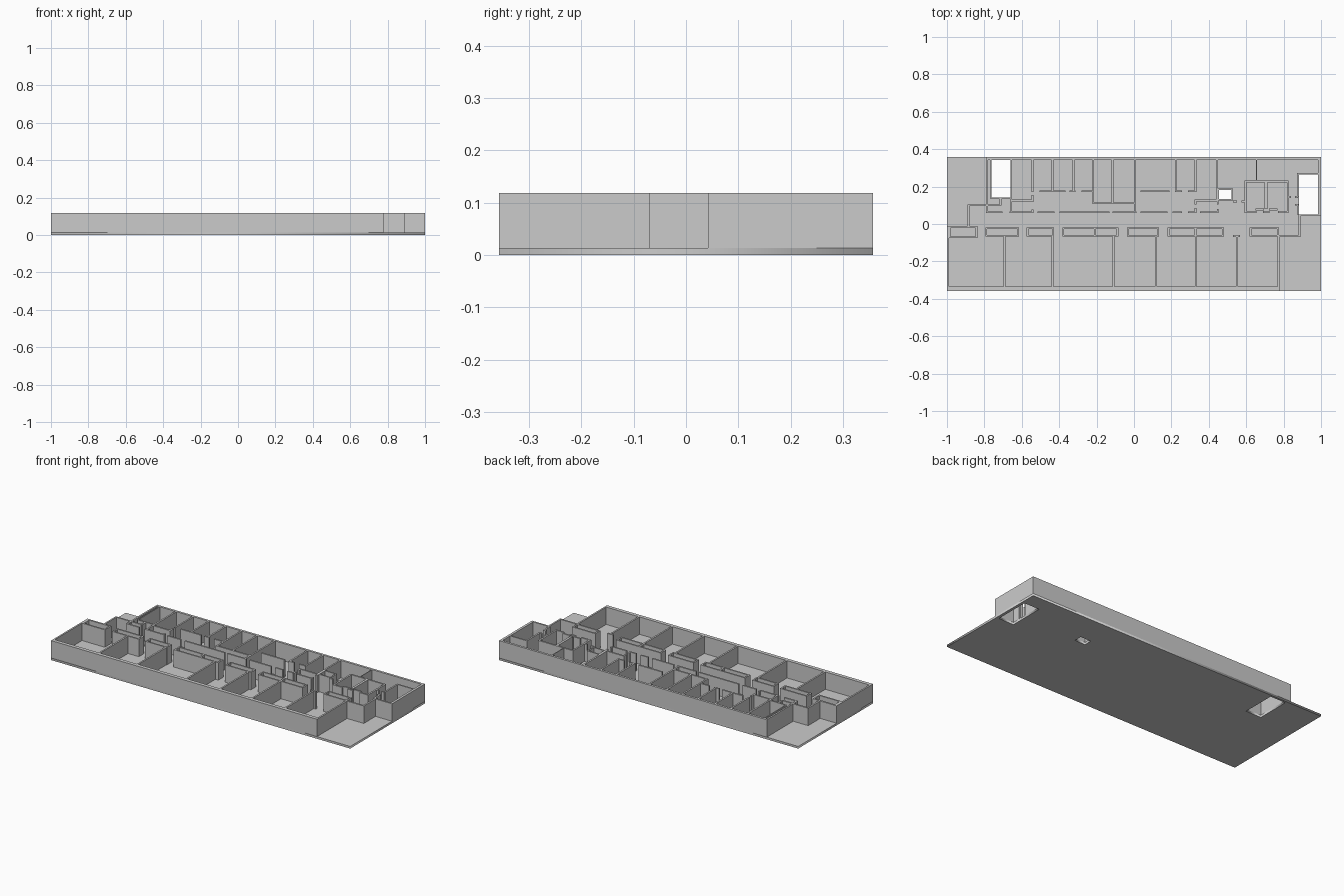
import bpy, bmesh

FLOOR, TOP = 0.013, 0.118
T = 0.010  # partition thickness


def boxes(name, rects):
    """One object made of full-height blocks (x0, x1, y0, y1)."""
    bm = bmesh.new()
    for x0, x1, y0, y1 in rects:
        geo = bmesh.ops.create_cube(bm, size=1)
        for v in geo["verts"]:
            v.co.x = x1 if v.co.x > 0 else x0
            v.co.y = y1 if v.co.y > 0 else y0
            v.co.z = TOP if v.co.z > 0 else FLOOR
    me = bpy.data.meshes.new(name)
    bm.to_mesh(me)
    bm.free()
    ob = bpy.data.objects.new(name, me)
    bpy.context.collection.objects.link(ob)
    return ob


def along_x(y, *spans, t=T):
    return [(a, b, y - t / 2, y + t / 2) for a, b in spans]


def along_y(x, *spans, t=T):
    return [(x - t / 2, x + t / 2, a, b) for a, b in spans]


def ring(x0, x1, y0, y1, t=0.009):
    return [(x0, x1, y0, y0 + t), (x0, x1, y1 - t, y1),
            (x0, x0 + t, y0 + t, y1 - t), (x1 - t, x1, y0 + t, y1 - t)]


# Floor slab with three shaft openings
HOLES = [(-0.762, -0.66, 0.142, 0.345), (0.453, 0.523, 0.134, 0.182),
         (0.882, 0.983, 0.052, 0.265)]
cu = bpy.data.curves.new("floor_slab", "CURVE")
cu.dimensions = "2D"
cu.fill_mode = "BOTH"
cu.extrude = FLOOR / 2
for x0, x1, y0, y1 in [(-1, 1, -0.357, 0.357)] + HOLES:
    sp = cu.splines.new("POLY")
    sp.points.add(3)
    for p, (x, y) in zip(sp.points, [(x0, y0), (x1, y0), (x1, y1), (x0, y1)]):
        p.co = (x, y, 0, 1)
    sp.use_cyclic_u = True
slab = bpy.data.objects.new("floor_slab", cu)
slab.location.z = FLOOR / 2
bpy.context.collection.objects.link(slab)

# Stepped outer walls
boxes("outer_walls", [
    (-1, 0.778, -0.357, -0.335),
    (-1, -0.99, -0.335, -0.01),
    (0.768, 0.778, -0.335, -0.06),
    (0.768, 0.89, -0.07, -0.06),
    (0.88, 0.89, -0.06, 0.052),
    (0.88, 1, 0.042, 0.052),
    (0.985, 1, 0.052, 0.343),
    (-0.79, 1, 0.343, 0.357),
    (-0.79, -0.78, 0.06, 0.343),
    (-0.89, -0.79, 0.095, 0.105),
    (-0.89, -0.88, -0.02, 0.095),
    (-1, -0.88, -0.02, -0.01)])

# Front room dividers
boxes("front_room_dividers", [r for x in (-0.692, -0.436, -0.109, 0.117, 0.33, 0.55)
                              for r in along_y(x, (-0.336, -0.066))])

# Hollow closets along the corridor
closets = ring(-0.99, -0.838, -0.075, -0.012)
for a, b in [(-0.794, -0.615), (-0.574, -0.428), (-0.382, -0.084),
             (-0.038, 0.134), (0.18, 0.48), (0.618, 0.774)]:
    closets += ring(a, b, -0.068, -0.018)
closets += [(-0.215, -0.205, -0.06, -0.025), (0.323, 0.333, -0.06, -0.025)]
closets += along_x(-0.064, (0.528, 0.568))
boxes("corridor_closets", closets)

# Back room dividers
back = []
for x, y in [(-0.542, 0.172), (-0.436, 0.172), (-0.323, 0.172), (-0.218, 0.108),
             (-0.114, 0.108), (0.004, 0.062), (0.223, 0.172), (0.328, 0.172),
             (0.443, 0.122)]:
    back += along_y(x, (y, 0.345))
back += along_y(0.655, (0.227, 0.345), t=0.004)
boxes("back_room_dividers", back)

# Inner lobby walls with door gaps
boxes("lobby_walls",
      along_x(0.175, (-0.505, -0.366), (-0.345, -0.312), (-0.28, -0.213),
              (0.036, 0.19), (0.218, 0.256), (0.288, 0.333))
      + along_x(0.111, (-0.223, 0.009))
      + along_x(0.126, (0.323, 0.448))
      + along_y(-0.218, (0.106, 0.18))
      + along_y(0.328, (0.06, 0.085), (0.105, 0.13))
      + along_y(-0.542, (0.06, 0.078), (0.118, 0.155)))

# Corridor back wall with door gaps
boxes("corridor_wall",
      along_x(0.063, (-0.785, -0.703), (-0.665, -0.542), (-0.515, -0.425),
              (-0.397, -0.13), (-0.114, 0.014), (0.036, 0.18), (0.207, 0.256),
              (0.288, 0.328), (0.352, 0.448)))

# Left stairwell walls
boxes("left_stairwell",
      along_y(-0.656, (0.062, 0.345))
      + along_y(-0.766, (0.137, 0.345), t=0.006)
      + along_x(0.138, (-0.765, -0.655), t=0.008)
      + along_x(0.126, (-0.655, -0.545))
      + along_x(0.1, (-0.785, -0.715))
      + along_y(-0.713, (0.1, 0.14)))

# Small duct
boxes("service_duct", ring(0.446, 0.53, 0.126, 0.19, 0.008)
      + along_y(0.448, (0.06, 0.08), (0.105, 0.13))
      + along_x(0.12, (0.53, 0.55), (0.575, 0.595)))

# Lift shafts
boxes("lift_shafts",
      along_x(0.228, (0.592, 0.827))
      + along_y(0.597, (0.062, 0.228))
      + along_y(0.706, (0.08, 0.228), t=0.014)
      + along_y(0.822, (0.062, 0.228))
      + along_x(0.064, (0.592, 0.655), (0.69, 0.725), (0.77, 0.827))
      + along_x(0.078, (0.65, 0.695), (0.722, 0.768)))

# Right stairwell walls
boxes("right_stairwell",
      along_y(0.877, (0.05, 0.1), (0.147, 0.27))
      + along_x(0.269, (0.872, 0.99), t=0.008)
      + along_x(0.145, (0.826, 0.84), (0.86, 0.877))
      + along_x(0.103, (0.862, 0.88)))
